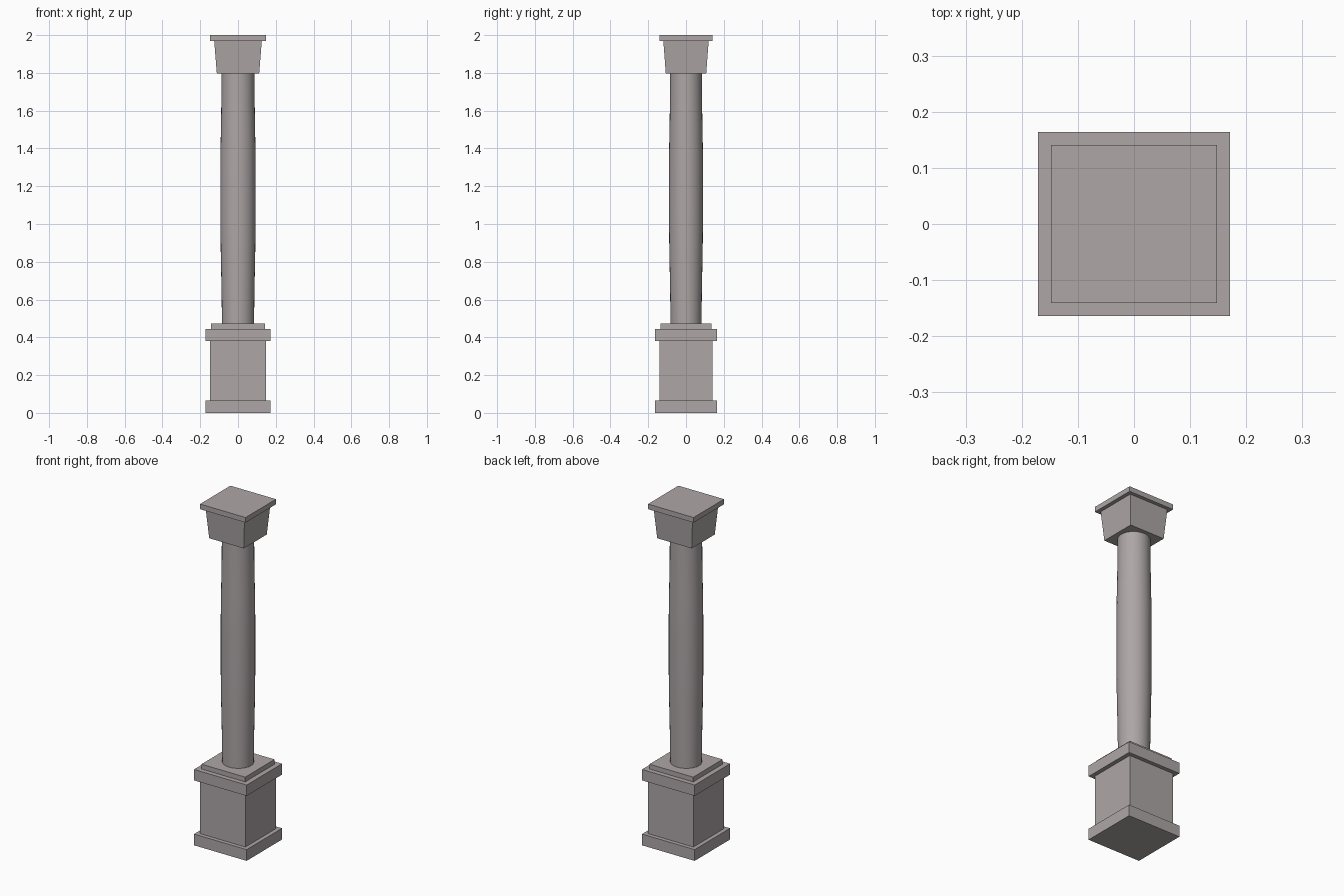
import bpy, bmesh, math

if "Cube" in bpy.data.objects:
    bpy.data.objects.remove(bpy.data.objects["Cube"])

stone = bpy.data.materials.new("warm grey stone")
stone.diffuse_color = (0.42, 0.38, 0.385, 1)
stone.use_nodes = True
stone.node_tree.nodes["Principled BSDF"].inputs["Base Color"].default_value = stone.diffuse_color


def loft(name, rings, sides, smooth=False):
    """Closed solid through (z, half_x, half_y) rings; 4 sides gives a box."""
    bm = bmesh.new()
    reach = math.sqrt(2) if sides == 4 else 1
    start = math.pi / 4 if sides == 4 else 0
    loops = []
    for z, hx, hy in rings:
        angles = [start + 2 * math.pi * i / sides for i in range(sides)]
        loops.append([bm.verts.new((hx * reach * math.cos(a), hy * reach * math.sin(a), z))
                      for a in angles])
    for low, high in zip(loops, loops[1:]):
        for i in range(sides):
            j = (i + 1) % sides
            bm.faces.new((low[i], low[j], high[j], high[i])).smooth = smooth
    bm.faces.new(loops[0][::-1])
    bm.faces.new(loops[-1])
    for e in bm.edges:
        if len(e.link_faces) == 2 and e.calc_face_angle() > math.radians(40):
            e.smooth = False
    mesh = bpy.data.meshes.new(name)
    bm.to_mesh(mesh)
    bm.free()
    mesh.materials.append(stone)
    obj = bpy.data.objects.new(name, mesh)
    bpy.context.collection.objects.link(obj)
    return obj


def slab(name, z0, z1, hx, hy):
    return loft(name, [(z0, hx, hy), (z1, hx, hy)], 4)


# Pedestal
slab("pedestal_foot", 0, 0.066, 0.171, 0.164)
slab("pedestal_block", 0.066, 0.381, 0.147, 0.141)
slab("pedestal_cap", 0.381, 0.445, 0.171, 0.164)
slab("shaft_plinth", 0.445, 0.473, 0.142, 0.136)

# Round shaft, swelling gently at mid height
profile = [(0.473, 0.085), (0.64, 0.087), (0.86, 0.0915), (1.0, 0.093),
           (1.3, 0.093), (1.4, 0.0925), (1.53, 0.090), (1.66, 0.088), (1.796, 0.087)]
loft("column_shaft", [(z, r, r * 0.965) for z, r in profile], 32, smooth=True)

# Capital flares upwards under a flat top slab
loft("capital", [(1.796, 0.112, 0.107), (1.97, 0.126, 0.120)], 4)
slab("capital_top", 1.97, 2.0, 0.148, 0.141)
